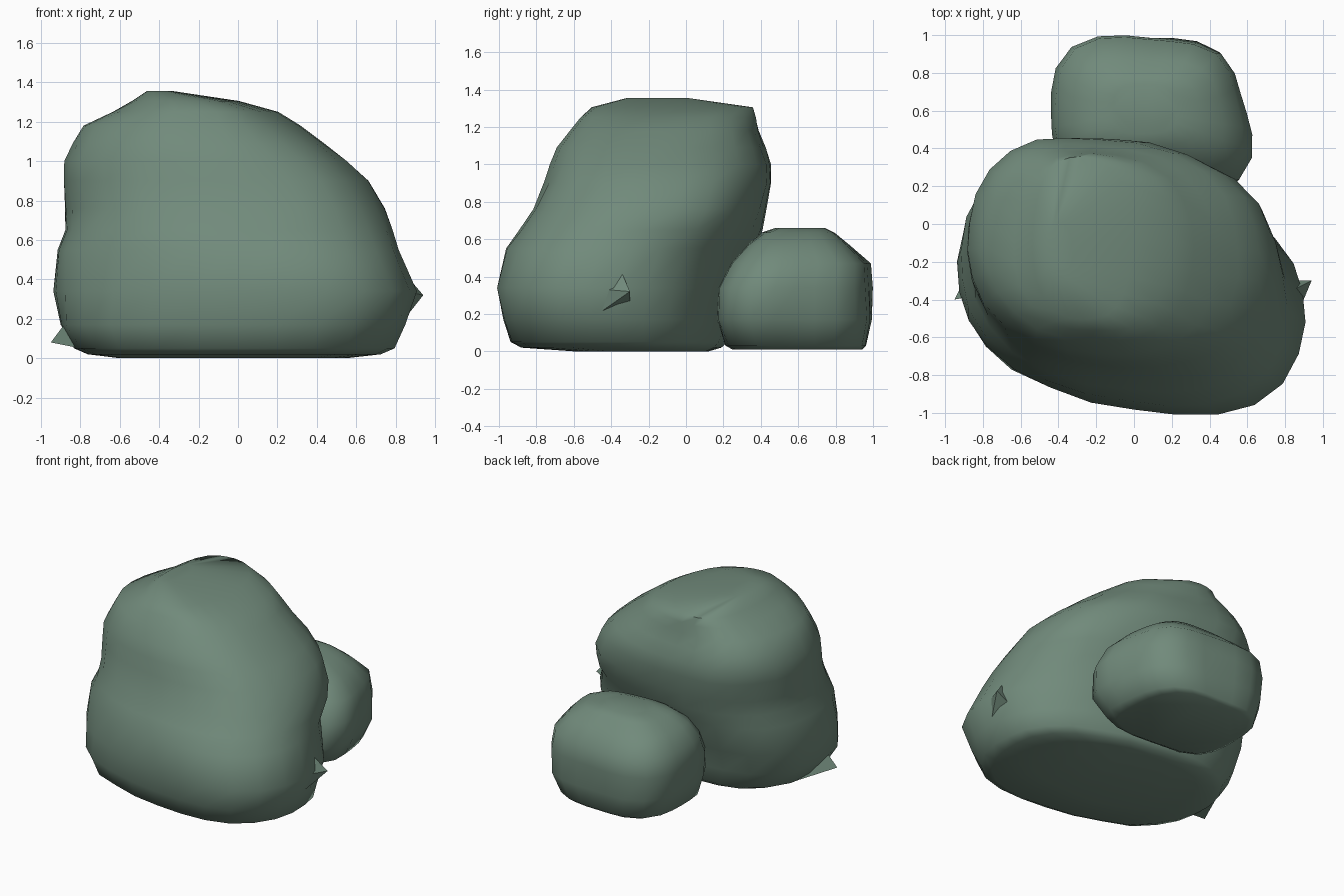
import bpy, bmesh, math
from mathutils import Vector, noise

cube = bpy.data.objects.get("Cube")
if cube:
    bpy.data.objects.remove(cube)

stone = bpy.data.materials.new("mossy green stone")
stone.use_nodes = True
colour = (0.165, 0.255, 0.198, 1)
stone.diffuse_color = colour
stone.node_tree.nodes["Principled BSDF"].inputs["Base Color"].default_value = colour


def finish(name, bm, angle):
    bmesh.ops.recalc_face_normals(bm, faces=bm.faces)
    mesh = bpy.data.meshes.new(name)
    bm.to_mesh(mesh)
    bm.free()
    mesh.materials.append(stone)
    obj = bpy.data.objects.new(name, mesh)
    bpy.context.collection.objects.link(obj)
    bpy.ops.object.select_all(action='DESELECT')
    obj.select_set(True)
    bpy.context.view_layer.objects.active = obj
    bpy.ops.object.shade_smooth_by_angle(angle=math.radians(angle))


def boulder(name, levels, sides, power, skew, taper, rough):
    """Loft rounded sections: height, x range, y range, diagonal stretch."""
    bm = bmesh.new()
    rings = []
    for z, x0, x1, y0, y1, diagonal in levels:
        ring = []
        for i in range(sides):
            a = math.tau * i / sides
            c, s = math.cos(a), math.sin(a)
            r = (abs(c) ** power + abs(s) ** power) ** (-1 / power)
            r *= 1 - diagonal * 2 * c * s
            u, v = r * c, r * s
            # skew slides the front and back tips, taper narrows the back
            u += skew * v * max(0, 1 - u * u)
            u *= 1 - taper * v
            p = Vector(((x0 + x1) / 2 + u * (x1 - x0) / 2,
                        (y0 + y1) / 2 + v * (y1 - y0) / 2, z))
            n = noise.noise(p * 3.5) * rough
            p += Vector((c, s, 0)) * n
            ring.append(bm.verts.new(p))
        rings.append(ring)
    for low, high in zip(rings, rings[1:]):
        for i in range(sides):
            j = (i + 1) % sides
            bm.faces.new((low[i], low[j], high[j], high[i]))
    bm.faces.new(rings[0][::-1])
    bm.faces.new(rings[-1])
    bmesh.ops.triangulate(bm, faces=[f for f in bm.faces if len(f.verts) > 4])
    finish(name, bm, 60)


def shard(name, points):
    bm = bmesh.new()
    for p in points:
        bm.verts.new(p)
    bmesh.ops.convex_hull(bm, input=bm.verts)
    finish(name, bm, 30)


# Large leaning rock
boulder("large_rock", [
    (0.00, -0.60, 0.55, -0.60, 0.12, 0.04),
    (0.02, -0.76, 0.72, -0.87, 0.18, 0.05),
    (0.05, -0.83, 0.79, -0.93, 0.21, 0.05),
    (0.17, -0.90, 0.84, -0.97, 0.23, 0.06),
    (0.34, -0.92, 0.89, -1.00, 0.28, 0.08),
    (0.55, -0.91, 0.80, -0.95, 0.36, 0.07),
    (0.65, -0.87, 0.78, -0.89, 0.40, 0.04),
    (0.76, -0.87, 0.74, -0.82, 0.43, 0.03),
    (0.90, -0.88, 0.66, -0.76, 0.46, 0.02),
    (1.00, -0.88, 0.55, -0.73, 0.46, 0.02),
    (1.09, -0.83, 0.43, -0.69, 0.43, 0.02),
    (1.18, -0.77, 0.31, -0.62, 0.39, 0.00),
    (1.25, -0.63, 0.20, -0.57, 0.37, -0.02),
    (1.305, -0.54, 0.00, -0.51, 0.35, -0.02),
    (1.355, -0.47, -0.32, -0.32, 0.02, 0.00),
], 26, 2.4, -0.14, 0.0, 0.02)

# Small rock behind
boulder("small_rock", [
    (0.01, -0.33, 0.45, 0.26, 0.94, 0.03),
    (0.03, -0.38, 0.51, 0.22, 0.96, 0.03),
    (0.17, -0.41, 0.58, 0.17, 0.99, 0.04),
    (0.34, -0.43, 0.60, 0.18, 0.99, 0.05),
    (0.47, -0.41, 0.56, 0.25, 0.98, 0.04),
    (0.57, -0.33, 0.46, 0.33, 0.87, 0.02),
    (0.635, -0.23, 0.34, 0.41, 0.79, 0.0),
    (0.66, -0.12, 0.22, 0.48, 0.74, 0.0),
], 24, 3.6, 0.0, 0.08, 0.015)

# Broken chips standing out of the flanks
shard("left_chip", [(0.94, -0.30, 0.32), (0.82, -0.36, 0.46), (0.83, -0.50, 0.18),
                    (0.84, -0.54, 0.34), (0.72, -0.30, 0.20)])
shard("right_chip", [(-0.95, -0.40, 0.08), (-0.80, -0.10, 0.05),
                     (-0.75, -0.36, 0.04), (-0.86, -0.38, 0.20)])
